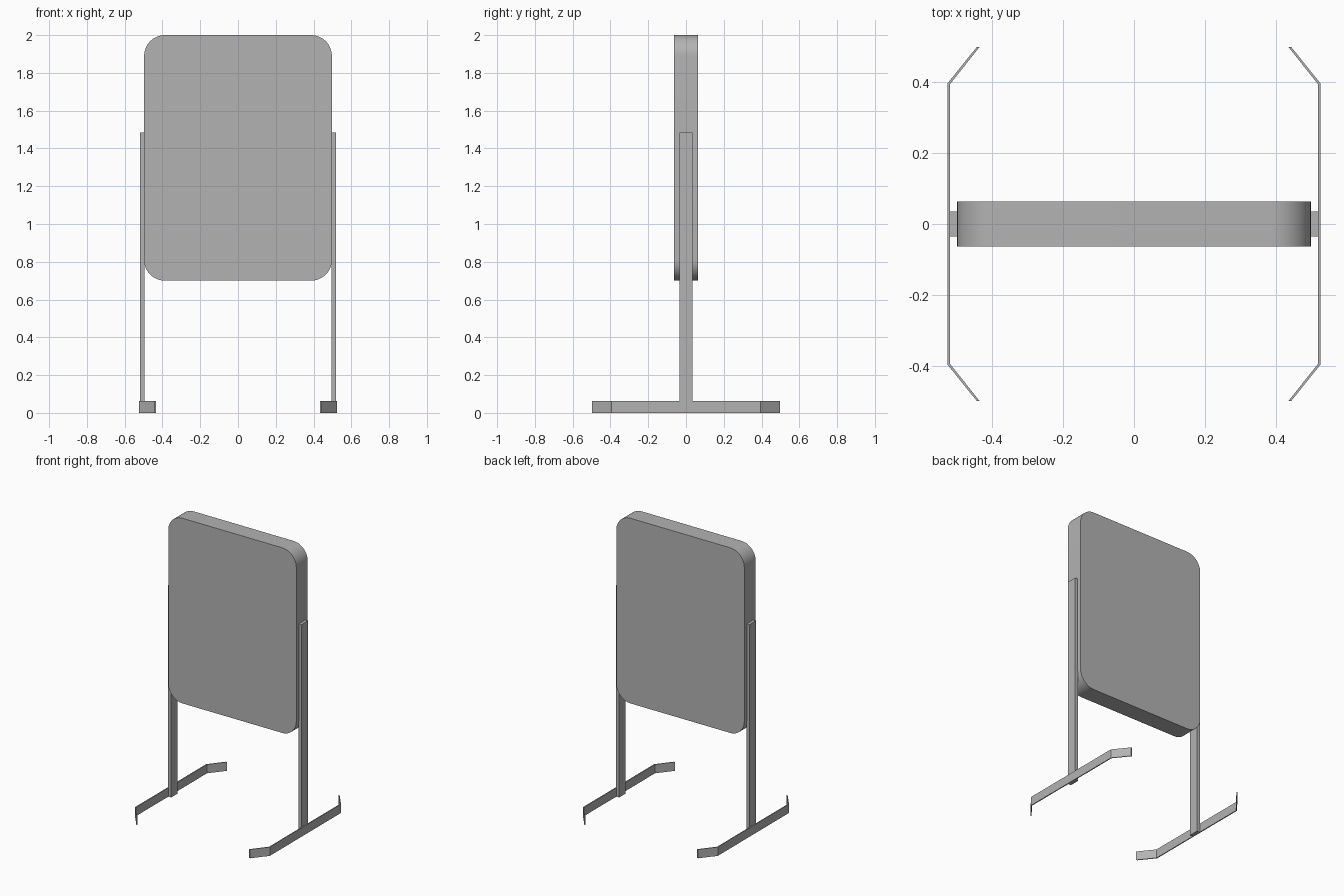
import bpy, bmesh, math
from mathutils import Vector

if "Cube" in bpy.data.objects:
    bpy.data.objects.remove(bpy.data.objects["Cube"])

grey = bpy.data.materials.new("dark_grey")
grey.diffuse_color = (0.45, 0.45, 0.45, 1)
grey.use_nodes = True
grey.node_tree.nodes["Principled BSDF"].inputs["Base Color"].default_value = grey.diffuse_color


def prism(name, outline, depth):
    """Extrude a closed 3D outline along the depth vector."""
    bm = bmesh.new()
    base = bm.faces.new([bm.verts.new(p) for p in outline])
    ext = bmesh.ops.extrude_face_region(bm, geom=[base], use_keep_orig=True)
    moved = [e for e in ext["geom"] if isinstance(e, bmesh.types.BMVert)]
    bmesh.ops.translate(bm, verts=moved, vec=Vector(depth))
    bmesh.ops.recalc_face_normals(bm, faces=bm.faces)
    mesh = bpy.data.meshes.new(name)
    bm.to_mesh(mesh)
    bm.free()
    mesh.materials.append(grey)
    obj = bpy.data.objects.new(name, mesh)
    bpy.context.collection.objects.link(obj)
    return obj


# Board: upright panel with rounded corners
W, Z0, Z1, T, R, SEG = 0.497, 0.7, 2.0, 0.063, 0.11, 12
corners = [(W - R, Z1 - R), (R - W, Z1 - R), (R - W, Z0 + R), (W - R, Z0 + R)]
outline = []
for i, (cx, cz) in enumerate(corners):
    for s in range(SEG + 1):
        a = math.pi / 2 * (i + s / SEG)
        outline.append((cx + R * math.cos(a), -T, cz + R * math.sin(a)))
board = prism("board", outline, (0, 2 * T, 0))
bpy.context.view_layer.objects.active = board
board.select_set(True)
bpy.ops.object.shade_smooth_by_angle(angle=math.radians(30))

for side, s in (("left", -1), ("right", 1)):
    # Post: flat bar against the board edge
    post = [(s * x, y, 0) for x, y in
            ((0.495, -0.035), (0.518, -0.035), (0.518, 0.035), (0.495, 0.035))]
    prism(side + "_post", post, (0, 0, 1.485))

    # Foot: thin strip on edge, with both ends bent inward
    foot = [(0.442, -0.497), (0.524, -0.395), (0.524, 0.395), (0.442, 0.497),
            (0.434, 0.497), (0.517, 0.393), (0.517, -0.393), (0.434, -0.497)]
    prism(side + "_foot", [(s * x, y, 0) for x, y in foot], (0, 0, 0.062))
